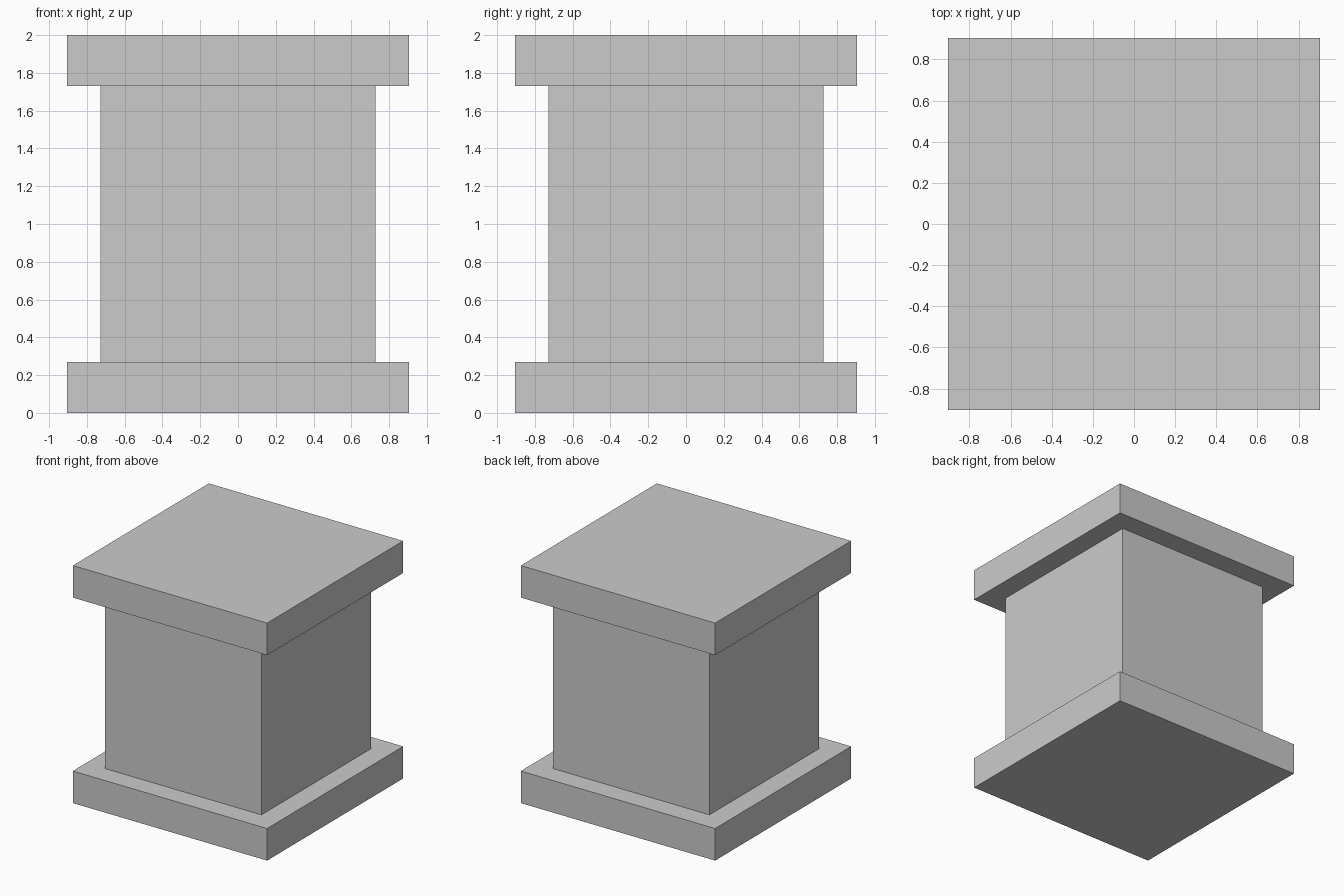
import bpy

if "Cube" in bpy.data.objects:
    bpy.data.objects.remove(bpy.data.objects["Cube"])


def block(name, width, z0, z1):
    """Square block centred on the z axis, spanning z0 to z1."""
    bpy.ops.mesh.primitive_cube_add(size=1, location=(0, 0, (z0 + z1) / 2))
    ob = bpy.context.object
    ob.name = name
    ob.scale = (width, width, z1 - z0)
    bpy.ops.object.transform_apply(location=False, rotation=False, scale=True)
    return ob


HEIGHT, SLAB, SLAB_WIDTH, SHAFT_WIDTH = 2.0, 0.27, 1.81, 1.456

# Bottom slab, square shaft and matching top slab
block("base_slab", SLAB_WIDTH, 0, SLAB)
block("shaft", SHAFT_WIDTH, SLAB, HEIGHT - SLAB)
block("top_slab", SLAB_WIDTH, HEIGHT - SLAB, HEIGHT)
